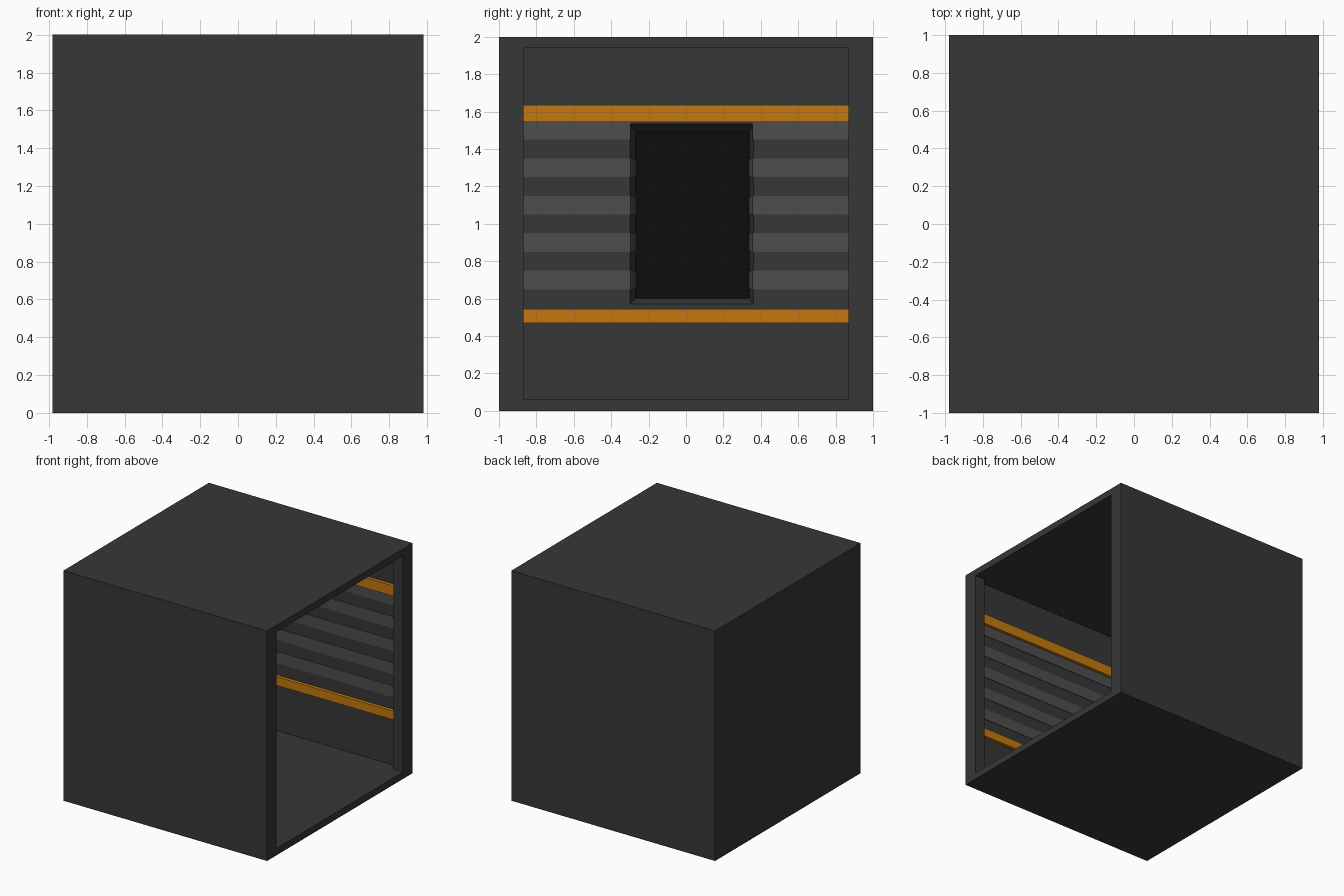
import bpy, bmesh

if "Cube" in bpy.data.objects:
    bpy.data.objects.remove(bpy.data.objects["Cube"])


def material(name, rgb):
    m = bpy.data.materials.new(name)
    m.diffuse_color = (*rgb, 1)
    m.use_nodes = True
    m.node_tree.nodes["Principled BSDF"].inputs["Base Color"].default_value = m.diffuse_color
    return m


DARK = material("dark_grey", (0.038, 0.038, 0.038))
LIGHT = material("mid_grey", (0.075, 0.075, 0.075))
ORANGE = material("orange", (0.55, 0.19, 0.004))
BLACK = material("black", (0.004, 0.004, 0.004))


def finish(name, bm, mat):
    bmesh.ops.recalc_face_normals(bm, faces=bm.faces)
    me = bpy.data.meshes.new(name)
    bm.to_mesh(me)
    bm.free()
    ob = bpy.data.objects.new(name, me)
    me.materials.append(mat)
    bpy.context.collection.objects.link(ob)
    return ob


def box(name, x, y, z, mat=DARK):
    bm = bmesh.new()
    bmesh.ops.create_cube(bm, size=1)
    for v in bm.verts:
        v.co = [r[0] if c < 0 else r[1] for r, c in zip((x, y, z), v.co)]
    return finish(name, bm, mat)


def prism(name, plan, z0, z1, mat):
    """Extrude a plan outline upward."""
    bm = bmesh.new()
    face = bm.faces.new([bm.verts.new((x, y, z0)) for x, y in plan])
    top = bmesh.ops.extrude_face_region(bm, geom=[face])["geom"]
    for v in top:
        if isinstance(v, bmesh.types.BMVert):
            v.co.z = z1
    return finish(name, bm, mat)


def cut(target, cutter):
    mod = target.modifiers.new("cut", "BOOLEAN")
    mod.operation = "DIFFERENCE"
    mod.solver = "EXACT"
    mod.object = cutter
    bpy.context.view_layer.objects.active = target
    bpy.ops.object.modifier_apply(modifier=mod.name)
    bpy.data.objects.remove(cutter)


WX, WY, LIP = -0.90, 0.93, 0.885   # end wall, side walls, back of entrance lip

# Hollow room with a narrower entrance on the right
shell = box("room_shell", (-0.98, 0.98), (-1, 1), (0, 2))
cut(shell, box("room_cutter", (WX, LIP), (-WY, WY), (0.06, 1.94)))
cut(shell, box("entrance_cutter", (0.8, 1.1), (-0.87, 0.87), (0.06, 1.94)))

# Doorway recess with tapered reveals in the end wall
door = box("door_cutter", (-0.96, WX + 0.001), (-0.30, 0.36), (0.57, 1.535))
for v in door.data.vertices:
    if v.co.x < -0.95:
        v.co.y = -0.27 if v.co.y < 0 else 0.34
        v.co.z = 0.60 if v.co.z < 1 else 1.49
cut(shell, door)
box("door_panel", (-0.965, -0.957), (-0.27, 0.34), (0.60, 1.49), BLACK)

# Orange rails running round three walls
D = 0.03
rail = [(LIP, -WY), (WX, -WY), (WX, WY), (LIP, WY),
        (LIP, WY - D), (WX + D, WY - D), (WX + D, D - WY), (LIP, D - WY)]
prism("lower_rail", rail, 0.47, 0.545, ORANGE)
prism("upper_rail", rail, 1.545, 1.635, ORANGE)

# Lighter wall bands, turning into the doorway on both sides
T = 0.004
for side, s, outer, inner in (("front", -1, 0.30, 0.27), ("back", 1, 0.36, 0.34)):
    path = [(LIP, WY), (WX, WY), (WX, outer), (-0.955, inner),
            (-0.955, inner - T), (WX + T, outer - T), (WX + T, WY - T), (LIP, WY - T)]
    for i in range(5):
        z = 0.65 + 0.2 * i
        # the top band stops short of the sloping door head
        pts = path if i < 4 else path[:3] + path[5:]
        prism(f"{side}_wall_band_{i + 1}", [(x, s * y) for x, y in pts],
              z, min(z + 0.1, 1.545), LIGHT)
